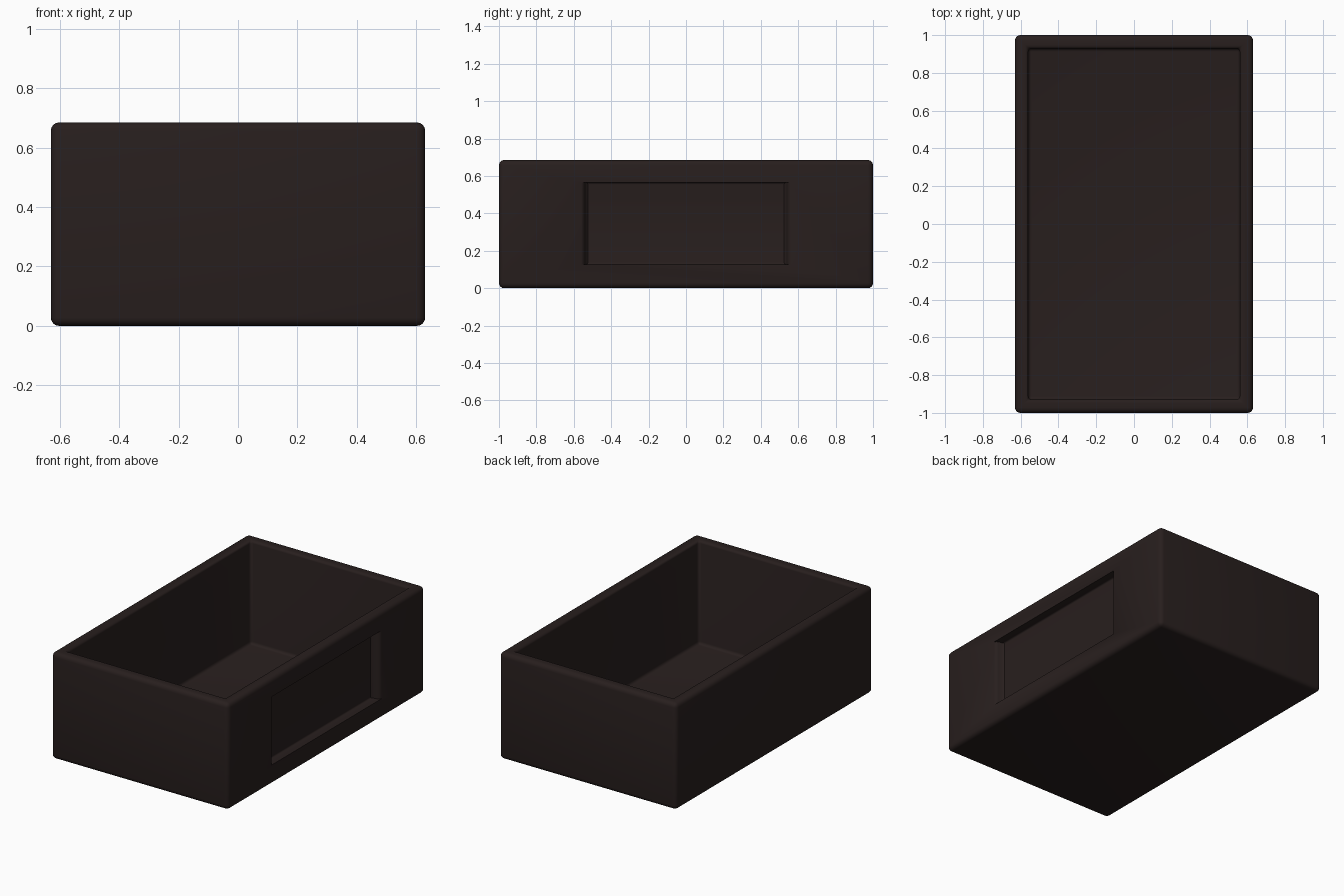
import bpy
import bmesh

if "Cube" in bpy.data.objects:
    bpy.data.objects.remove(bpy.data.objects["Cube"], do_unlink=True)

WIDTH, LENGTH, HEIGHT = 1.26, 2.0, 0.685
WALL, FLOOR = 0.07, 0.02
RECESS_BOTTOM, RECESS_TOP = 0.127, 0.565

# Dark brown finish
brown = bpy.data.materials.new("dark_brown")
brown.use_nodes = True
colour = (0.021, 0.0135, 0.0127, 1)
brown.diffuse_color = colour
shader = next(n for n in brown.node_tree.nodes if n.type == 'BSDF_PRINCIPLED')
shader.inputs["Base Color"].default_value = colour
shader.inputs["Roughness"].default_value = 0.7


def make_object(name, bm):
    bmesh.ops.recalc_face_normals(bm, faces=bm.faces)
    mesh = bpy.data.meshes.new(name)
    bm.to_mesh(mesh)
    bm.free()
    obj = bpy.data.objects.new(name, mesh)
    bpy.context.collection.objects.link(obj)
    mesh.materials.append(brown)
    return obj


def round_edges(bm, edges, radius):
    bmesh.ops.bevel(bm, geom=edges, offset=radius, segments=4,
                    profile=0.5, affect='EDGES', clamp_overlap=True)


def extrude_up(bm, face, height):
    geom = bmesh.ops.extrude_face_region(bm, geom=[face])["geom"]
    bmesh.ops.translate(bm, vec=(0, 0, height),
                        verts=[g for g in geom if isinstance(g, bmesh.types.BMVert)])


# Open tray: a block with its top inset and pushed down to the floor
bm = bmesh.new()
bmesh.ops.create_cube(bm, size=1)
for v in bm.verts:
    v.co = (v.co.x * WIDTH, v.co.y * LENGTH, (v.co.z + 0.5) * HEIGHT)
outer = list(bm.edges)
top = max(bm.faces, key=lambda f: f.calc_center_median().z)
bmesh.ops.inset_region(bm, faces=[top], thickness=WALL, use_even_offset=True)
extrude_up(bm, top, FLOOR - HEIGHT)
if top.is_valid:
    bmesh.ops.delete(bm, geom=[top], context='FACES_ONLY')

# Soft outer edges, tighter edges around the opening and inside corners
round_edges(bm, outer, 0.028)
inner = [e for e in bm.edges if len(e.link_faces) == 2
         and e.calc_face_angle() > 1.2]
round_edges(bm, inner, 0.018)
tray = make_object("tray", bm)

# Side panel recess, with flared ends and a softened back
half_profile = [(0.66, 0.565), (0.63, 0.56), (0.622, 0.548),
                (0.61, 0.541), (0.585, 0.536), (0.575, 0.525)]
profile = half_profile + [(x, -y) for x, y in reversed(half_profile)]
bm = bmesh.new()
base = bm.faces.new([bm.verts.new((x, y, RECESS_BOTTOM)) for x, y in profile])
extrude_up(bm, base, RECESS_TOP - RECESS_BOTTOM)
back = [e for e in bm.edges
        if all(v.co.x < 0.58 for v in e.verts) and e.calc_length() > 0.8]
round_edges(bm, back, 0.012)
cutter = make_object("recess_cutter", bm)
cutter.hide_render = True

cut = tray.modifiers.new("side_recess", 'BOOLEAN')
cut.operation = 'DIFFERENCE'
cut.solver = 'EXACT'
cut.object = cutter

bpy.ops.object.select_all(action='DESELECT')
tray.select_set(True)
bpy.context.view_layer.objects.active = tray
bpy.ops.object.modifier_apply(modifier=cut.name)
bpy.data.objects.remove(cutter, do_unlink=True)
bpy.ops.object.shade_smooth_by_angle(angle=0.7)
